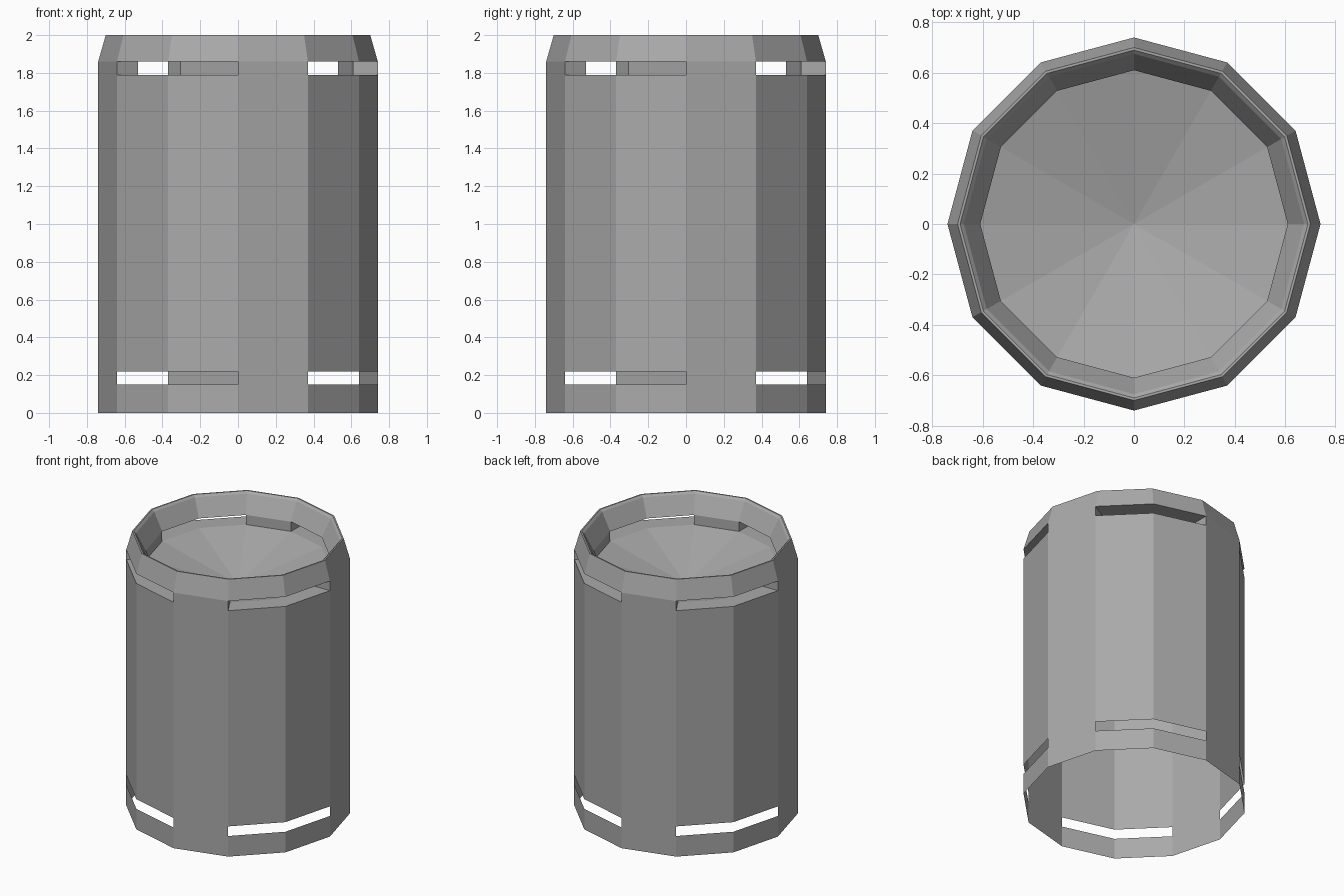
import bpy
import bmesh
from math import cos, sin, radians

if "Cube" in bpy.data.objects:
    bpy.data.objects.remove(bpy.data.objects["Cube"], do_unlink=True)

SIDES = 12
OUTER, INNER = 0.74, 0.61
SLOT_LOW, SLOT_HIGH = 1.79, 1.86

grey = bpy.data.materials.new("plain grey")
grey.use_nodes = True
colour = (0.4, 0.4, 0.4, 1)
grey.diffuse_color = colour
grey.node_tree.nodes["Principled BSDF"].inputs["Base Color"].default_value = colour


def point(radius, z, step):
    a = radians(360 / SIDES * step)
    return (radius * cos(a), radius * sin(a), z)


def is_open(step):
    # Each quarter has one solid side followed by two slotted sides
    return step % 3 != 0


def every(step):
    return True


def solid(step):
    return not is_open(step)


def band(bm, low, high, rule=every):
    """Ring of flat faces between two (radius, z) profile points."""
    for i in range(SIDES):
        if rule(i):
            corners = [point(*low, i), point(*low, i + 1),
                       point(*high, i + 1), point(*high, i)]
            bm.faces.new([bm.verts.new(c) for c in corners])


def finish(bm, name):
    bmesh.ops.remove_doubles(bm, verts=bm.verts, dist=0.0005)
    mesh = bpy.data.meshes.new(name)
    bm.to_mesh(mesh)
    bm.free()
    mesh.materials.append(grey)
    obj = bpy.data.objects.new(name, mesh)
    bpy.context.collection.objects.link(obj)
    return obj


# Thin outer wall with two rows of slots
bm = bmesh.new()
heights = [0, 0.15, 0.22, SLOT_LOW, SLOT_HIGH]
for k, (low, high) in enumerate(zip(heights, heights[1:])):
    band(bm, (OUTER, low), (OUTER, high), solid if k % 2 else every)
finish(bm, "outer_wall")

# Tapered rim, running over the lip and down the inside
bm = bmesh.new()
profile = [(OUTER, SLOT_HIGH), (0.70, 2.0), (0.69, 2.0),
           (0.675, 1.985), (INNER, SLOT_HIGH)]
for low, high in zip(profile, profile[1:]):
    band(bm, low, high)
finish(bm, "rim")

# Upper slot linings: ceiling, ledge, solid inner sides and end walls
bm = bmesh.new()
band(bm, (INNER, SLOT_HIGH), (OUTER, SLOT_HIGH), is_open)
band(bm, (OUTER, SLOT_LOW), (INNER, SLOT_LOW), is_open)
band(bm, (INNER, SLOT_HIGH), (INNER, SLOT_LOW), solid)
for i in range(SIDES):
    if is_open(i) != is_open(i - 1):
        corners = [point(INNER, SLOT_LOW, i), point(OUTER, SLOT_LOW, i),
                   point(OUTER, SLOT_HIGH, i), point(INNER, SLOT_HIGH, i)]
        if is_open(i):
            corners.reverse()
        bm.faces.new([bm.verts.new(c) for c in corners])
finish(bm, "upper_slot_lining")

# Shallow dished floor of the top
bm = bmesh.new()
for i in range(SIDES):
    corners = [point(INNER, SLOT_LOW, i), point(INNER, SLOT_LOW, i + 1), (0, 0, 1.64)]
    bm.faces.new([bm.verts.new(c) for c in corners])
finish(bm, "dished_floor")
